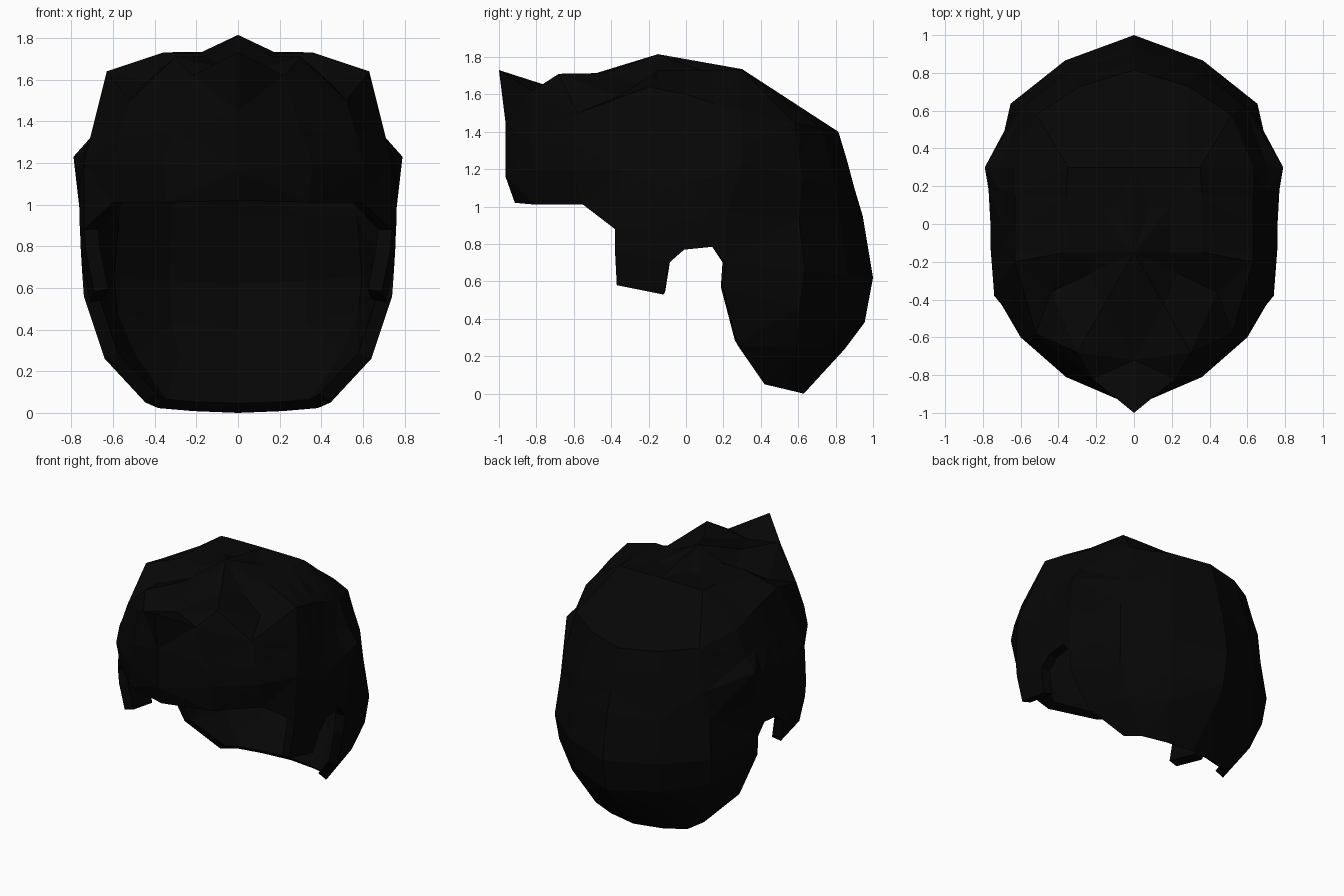
import bpy
import bmesh
from mathutils import Vector

default_cube = bpy.data.objects.get("Cube")
if default_cube:
    bpy.data.objects.remove(default_cube, do_unlink=True)


def make_material(name, colour):
    material = bpy.data.materials.new(name)
    material.use_nodes = True
    material.diffuse_color = colour
    shader = material.node_tree.nodes["Principled BSDF"]
    shader.inputs["Base Color"].default_value = colour
    shader.inputs["Roughness"].default_value = 0.9
    return material


# Locks running from the crown down to the hem, front centre to ear, left half
forelock = [(0, -.72, 1.64), (0, -1, 1.73), (0, -.965, 1.45),
            (0, -.965, 1.16), (0, -.915, 1.02)]
fringe = [(.3, -.68, 1.71), (.22, -.82, 1.62), (.3, -.83, 1.35),
          (.36, -.81, 1.2), (.34, -.8, 1.01)]
temple = [(.44, -.36, 1.59), (.52, -.58, 1.5), (.57, -.6, 1.33),
          (.6, -.6, 1.2), (.6, -.55, 1.01)]
sideburn_front = [(.36, -.15, 1.73), (.63, -.2, 1.64), (.69, -.28, 1.4), (.74, -.36, 1.2),
                  (.74, -.38, .88), (.73, -.38, .77), (.69, -.37, .58)]
sideburn_rear = [(.36, -.15, 1.73), (.63, -.15, 1.63), (.7, -.12, 1.35), (.76, -.12, 1.1),
                 (.76, -.1, .9), (.75, -.09, .7), (.71, -.12, .53)]
above_ear = [(.36, 0, 1.73), (.63, 0, 1.6), (.7, 0, 1.34), (.76, 0, 1.12),
             (.76, -.01, .92), (.75, -.01, .77)]
behind_ear_top = [(.36, .14, 1.73), (.63, .15, 1.55), (.7, .17, 1.33), (.77, .18, 1.17),
                  (.76, .14, .95), (.755, .14, .785)]
behind_ear = [(.35, .3, 1.73), (.63, .3, 1.51), (.71, .3, 1.32), (.79, .3, 1.23),
              (.76, .22, .97), (.75, .21, .7), (.74, .2, .56), (.64, .275, .26),
              (.445, .42, .05)]

# Back hair rows: half width, side y, back y, side z, back z
back_rows = [
    (.34, .3, .3, 1.73, 1.735),
    (.6, .3, .815, 1.5, 1.4),
    (.64, .3, .86, 1.32, 1.25),
    (.68, .3, .9, 1.2, 1.1),
    (.73, .2, .945, .95, .95),
    (.76, .21, 1, .7, .62),
    (.74, .2, .955, .56, .38),
    (.63, .28, .85, .25, .24),
    (.445, .42, .63, .05, 0),
]


def back_lock(across, around):
    """One lock of the back hair: a fixed place on the curve of every row."""
    lock = []
    for width, side_y, back_y, side_z, back_z in back_rows:
        y = side_y + (back_y - side_y) * around
        z = side_z + (back_z - side_z) * around
        lock.append((width * across, y, z))
    return lock


def with_crown_dip(lock, crown):
    """Add a point between crown and lock, sunk so the crown stands as a ridge."""
    dip = Vector(crown).lerp(Vector(lock[0]), 0.53)
    if dip.x > 0:
        dip.z -= 0.045
    return [dip] + lock


def build_half_shell(crown, locks):
    """Join neighbouring locks with faces and fan the top rows to the crown."""
    mesh_builder = bmesh.new()
    pole = mesh_builder.verts.new(crown)
    columns = [[mesh_builder.verts.new(Vector(point)) for point in with_crown_dip(lock, crown)]
               for lock in locks]
    for left, right in zip(columns, columns[1:]):
        mesh_builder.faces.new((pole, left[0], right[0]))
        for row in range(min(len(left), len(right)) - 1):
            mesh_builder.faces.new((left[row], left[row + 1], right[row + 1], right[row]))
    bmesh.ops.remove_doubles(mesh_builder, verts=mesh_builder.verts[:], dist=0.001)
    bmesh.ops.triangulate(mesh_builder, faces=mesh_builder.faces[:])
    mesh = bpy.data.meshes.new("hair_shell")
    mesh_builder.to_mesh(mesh)
    mesh_builder.free()
    return mesh


# Hair shell: half is built, then mirrored and thickened inward
locks = [forelock, fringe, temple, sideburn_front, sideburn_rear,
         above_ear, behind_ear_top, behind_ear]
locks += [back_lock(across, around) for across, around in ((.86, .54), (.48, .83), (0, 1))]
hair_mesh = build_half_shell((0, -.15, 1.815), locks)
hair_mesh.materials.append(make_material("black_hair", (.002, .002, .002, 1)))
hair = bpy.data.objects.new("hair_shell", hair_mesh)
bpy.context.collection.objects.link(hair)

mirror = hair.modifiers.new("mirror_halves", "MIRROR")
mirror.use_axis[0] = True
mirror.use_clip = True
mirror.merge_threshold = 0.002

thickness = hair.modifiers.new("hair_thickness", "SOLIDIFY")
thickness.thickness = 0.07
thickness.offset = -1
